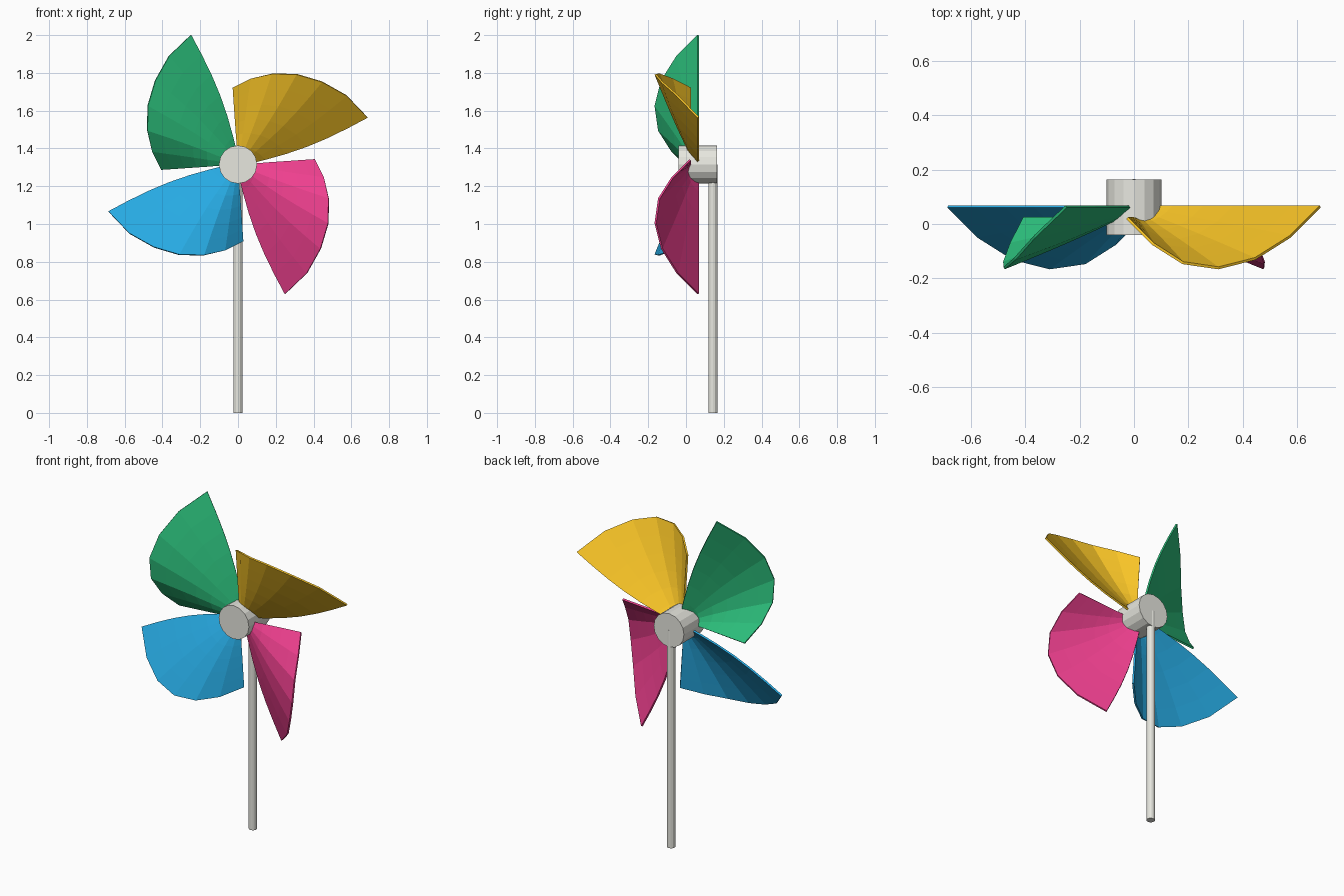
import bpy, bmesh
from math import sin, pi
from mathutils import Matrix, Vector

if "Cube" in bpy.data.objects:
    bpy.data.objects.remove(bpy.data.objects["Cube"])

HUB_Z = 1.315

def cylinder(name, r, depth, sides, loc, rot=(0, 0, 0)):
    bpy.ops.mesh.primitive_cylinder_add(vertices=sides, radius=r, depth=depth, location=loc, rotation=rot)
    ob = bpy.context.object
    ob.name = name
    ob.data.materials.append(grey)
    return ob

def material(name, rgb):
    m = bpy.data.materials.new(name)
    m.diffuse_color = (*rgb, 1)
    m.use_nodes = True
    m.node_tree.nodes["Principled BSDF"].inputs["Base Color"].default_value = m.diffuse_color
    return m

grey = material("warm_grey", (0.8, 0.8, 0.74))

# stick and hub
cylinder("stick", 0.0235, 1.315, 12, (0, 0.1425, 0.6575))
cylinder("hub", 0.101, 0.204, 16, (0, 0.062, HUB_Z), (pi / 2, 0, 0))

# outer rim of one blade, relative to the hub centre, from tip to trailing corner
RIM = [(0.685, 0.064, 0.25), (0.575, -0.046, 0.365), (0.445, -0.128, 0.438),
       (0.31, -0.162, 0.478), (0.18, -0.143, 0.48), (0.07, -0.073, 0.455),
       (-0.025, 0.022, 0.407)]
STEPS = 6

def blade(name, rgb, angle):
    bm = bmesh.new()
    rows = []
    n = len(RIM) - 1
    for i, rim in enumerate(RIM):
        v = i / n
        root = Vector((0.03 * (1 - v), 0.064 - 0.042 * v, 0.03 * v))
        row = []
        for j in range(STEPS + 1):
            t = j / STEPS
            p = root.lerp(Vector(rim), t)
            # leading edge bows slightly, fading towards the trailing edge
            p += Vector((0.3, 0, -1)) * 0.028 * sin(pi * t) * (1 - v)
            row.append(bm.verts.new(p))
        rows.append(row)
    for a, b in zip(rows, rows[1:]):
        for j in range(STEPS):
            bm.faces.new((a[j], a[j + 1], b[j + 1], b[j]))
    bmesh.ops.recalc_face_normals(bm, faces=bm.faces)
    bm.transform(Matrix.Translation((0, 0, HUB_Z)) @ Matrix.Rotation(angle, 4, 'Y'))
    me = bpy.data.meshes.new(name)
    bm.to_mesh(me)
    bm.free()
    me.materials.append(material(name + "_colour", rgb))
    ob = bpy.data.objects.new(name, me)
    bpy.context.collection.objects.link(ob)
    mod = ob.modifiers.new("paper", 'SOLIDIFY')
    mod.thickness = 0.01
    mod.offset = 0

# four blades, a quarter turn apart
COLOURS = [("yellow", (0.95, 0.56, 0.02)), ("pink", (0.85, 0.05, 0.27)),
           ("blue", (0.02, 0.40, 0.76)), ("green", (0.025, 0.52, 0.20))]
for k, (name, rgb) in enumerate(COLOURS):
    blade("blade_" + name, rgb, k * pi / 2)
